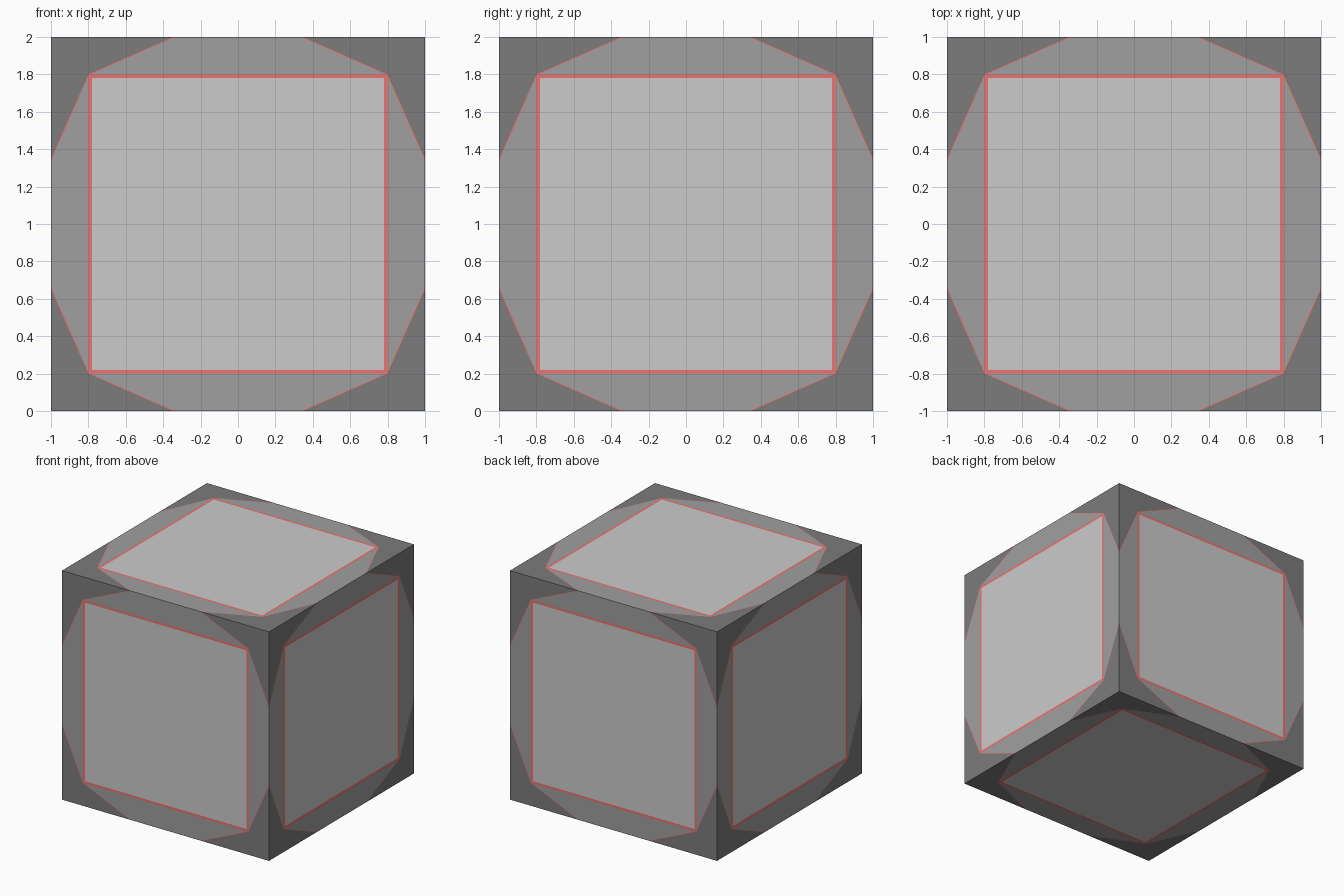
import bpy, bmesh
from math import pi
from mathutils import Matrix, Vector

if "Cube" in bpy.data.objects:
    bpy.data.objects.remove(bpy.data.objects["Cube"])

P, I, E, W = 0.80, 0.78, 0.335, 0.012   # panel half size, inner half size, notch, seam width

# six cube sides, each a rotation of the top face
SIDES = [Matrix.Rotation(k * pi / 2, 4, 'X') for k in range(4)]
SIDES += [Matrix.Rotation(s * pi / 2, 4, 'Y') for s in (1, -1)]
QUARTERS = [Matrix.Rotation(k * pi / 2, 4, 'Z') for k in range(4)]


def material(name, rgb):
    m = bpy.data.materials.new(name)
    m.diffuse_color = (*rgb, 1)
    m.use_nodes = True
    m.node_tree.nodes["Principled BSDF"].inputs["Base Color"].default_value = m.diffuse_color
    return m


def part(name, polys, mat, turns=QUARTERS):
    """Repeat flat polygons round each face, over all six sides."""
    bm = bmesh.new()
    for side in SIDES:
        for turn in turns:
            for poly in polys:
                bm.faces.new([bm.verts.new(side @ turn @ Vector((x, y, 1))) for x, y in poly])
    bmesh.ops.remove_doubles(bm, verts=bm.verts, dist=1e-4)
    bmesh.ops.translate(bm, verts=bm.verts, vec=(0, 0, 1))
    me = bpy.data.meshes.new(name)
    bm.to_mesh(me)
    bm.free()
    me.materials.append(mat)
    bpy.context.collection.objects.link(bpy.data.objects.new(name, me))


light = material("light_grey", (0.75, 0.75, 0.75))
mid = material("mid_grey", (0.35, 0.35, 0.35))
dark = material("dark_grey", (0.20, 0.20, 0.20))
red = material("red", (0.85, 0.17, 0.17))

# light square panels
part("face_panels", [[(-I, -I), (I, -I), (I, I), (-I, I)]], light, QUARTERS[:1])

# red border round each panel
part("panel_borders", [[(-P, P), (-I, I), (I, I), (P, P)]], red)

# mid grey plates wrapping the cube edges
part("edge_plates", [[(W - P, P), (P - W, P), (E, 1), (-E, 1)]], mid)

# thin red seams between edge plates and corners
seam = [(P - W, P), (P, P), (E + W, 1), (E, 1)]
part("corner_seams", [seam, [(-x, y) for x, y in reversed(seam)]], red)

# dark corner caps
part("corner_caps", [[(P, P), (1, E + W), (1, 1), (E + W, 1)]], dark)
